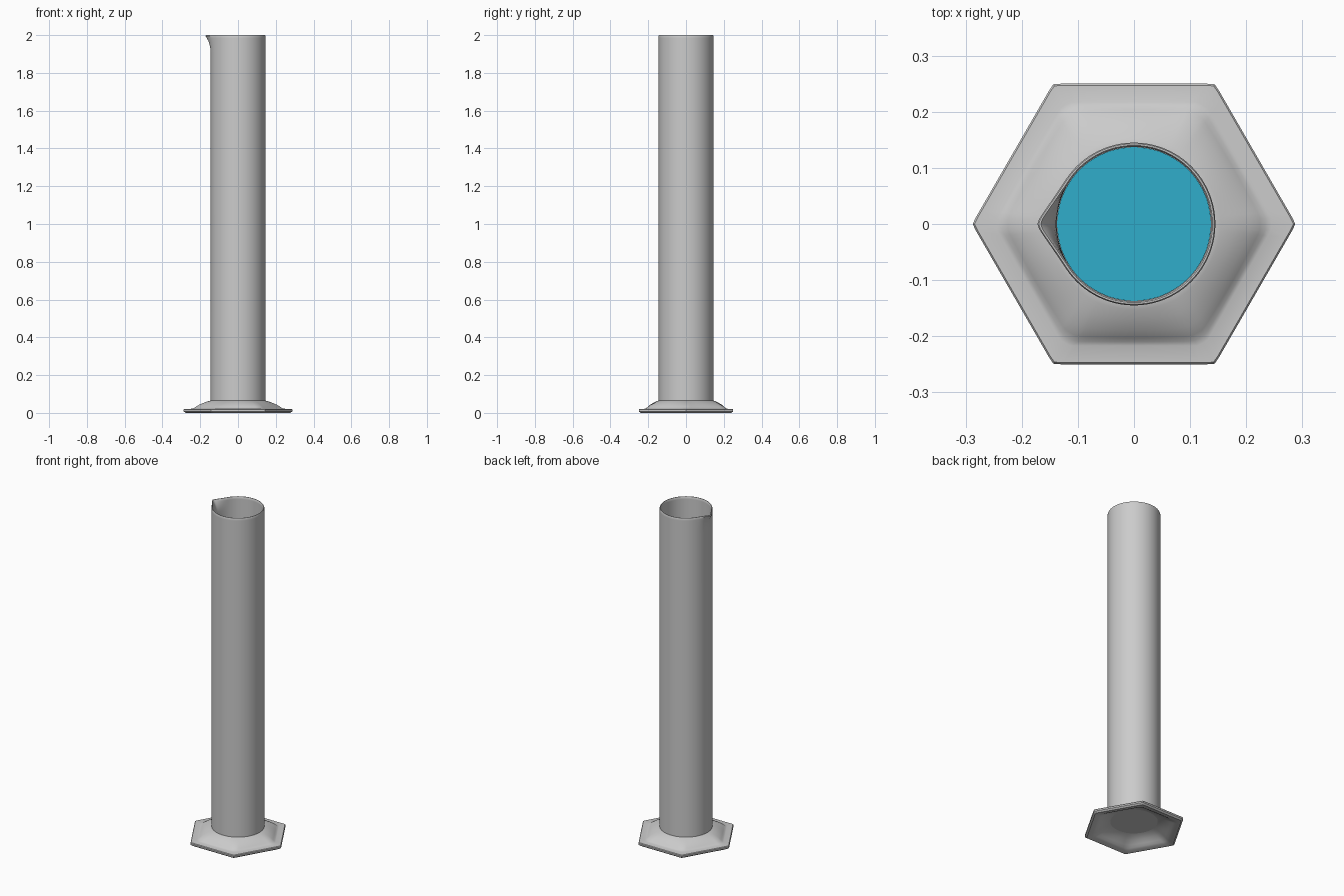
import bpy, bmesh, math

if "Cube" in bpy.data.objects:
    bpy.data.objects.remove(bpy.data.objects["Cube"])

N = 144
R = 0.145                      # tube outer radius


def loft(name, rings, cap_start=False, cap_end=False, closed=False):
    """Skin a list of equal-length point rings into one object."""
    bm = bmesh.new()
    vr = [[bm.verts.new(p) for p in ring] for ring in rings]
    pairs = list(zip(vr, vr[1:])) + ([(vr[-1], vr[0])] if closed else [])
    for a, b in pairs:
        for i in range(N):
            j = (i + 1) % N
            bm.faces.new((a[i], a[j], b[j], b[i]))
    if cap_start:
        bm.faces.new(vr[0])
    if cap_end:
        bm.faces.new(vr[-1])
    bmesh.ops.recalc_face_normals(bm, faces=bm.faces[:])
    me = bpy.data.meshes.new(name)
    bm.to_mesh(me)
    bm.free()
    ob = bpy.data.objects.new(name, me)
    bpy.context.collection.objects.link(ob)
    bpy.ops.object.select_all(action='DESELECT')
    ob.select_set(True)
    bpy.context.view_layer.objects.active = ob
    bpy.ops.object.shade_smooth_by_angle(angle=math.radians(35))
    return ob


def ring(radius_fn, z):
    pts = []
    for i in range(N):
        t = 2 * math.pi * i / N
        r = radius_fn(t)
        pts.append((r * math.cos(t), r * math.sin(t), z))
    return pts


def hex_fn(apothem, hexness, cap):
    """Blend of circle (0) and hexagon (1) with slightly clipped corners."""
    def f(t):
        d = (t % (math.pi / 3)) - math.pi / 6
        return apothem * (1 - hexness + hexness * min(1 / math.cos(d), cap))
    return f


def spout_fn(r, amount):
    """Circle drawn out along tangents to a tip on the -x side."""
    def f(t):
        a = abs(t - math.pi)
        tip = math.radians(33.5)
        a = math.sqrt(a * a + 0.0015)          # soften the tip
        if a >= tip:
            return r
        return r + amount * r * (1 / math.cos(tip - a) - 1) * 1.1
    return f


# hexagonal foot: thin hollow shell, (apothem, hexness, z, corner cap)
foot = [(0.245, 1, 0.004, 1.15), (0.250, 1, 0.008, 1.15), (0.250, 1, 0.017, 1.15),
        (0.247, 1, 0.021, 1.15), (0.217, 1, 0.022, 1.13), (0.210, 0.95, 0.025, 1.12),
        (0.203, 0.88, 0.032, 1.12), (0.190, 0.7, 0.043, 1.12), (0.170, 0.4, 0.055, 1.12),
        (0.152, 0.12, 0.063, 1.12), (0.143, 0, 0.066, 1.12), (0.130, 0, 0.066, 1.12),
        (0.120, 0, 0.052, 1.12), (0.140, 0.1, 0.048, 1.12), (0.170, 0.5, 0.035, 1.12),
        (0.190, 0.8, 0.020, 1.12), (0.203, 0.95, 0.010, 1.13), (0.215, 1, 0.004, 1.13),
        (0.240, 1, 0.0, 1.15)]
loft("foot", [ring(hex_fn(a, h, c), z) for a, h, z, c in foot], closed=True)

# glass tube with pouring spout: outside up, over the rim, inside down
levels = [(0.05, 0), (1.90, 0), (1.93, 0.06), (1.95, 0.2), (1.97, 0.45),
          (1.985, 0.75), (1.996, 1)]
outer = [ring(spout_fn(R, k), z) for z, k in levels]
rim = [ring(spout_fn(R - 0.002, 1), 2.0), ring(spout_fn(R - 0.005, 1), 2.0)]
inner = [ring(spout_fn(R - 0.0075, k), max(z, 0.06)) for z, k in reversed(levels)]
loft("tube", outer + rim + inner, cap_start=True, cap_end=True)

# coloured liquid inside
liq = [ring(lambda t: 0.137, 0.062), ring(lambda t: 0.137, 1.3)]
liquid = loft("liquid", liq, cap_start=True, cap_end=True)
mat = bpy.data.materials.new("liquid_blue")
mat.diffuse_color = (0.03, 0.42, 0.60, 1)
mat.use_nodes = True
mat.node_tree.nodes["Principled BSDF"].inputs["Base Color"].default_value = mat.diffuse_color
liquid.data.materials.append(mat)
